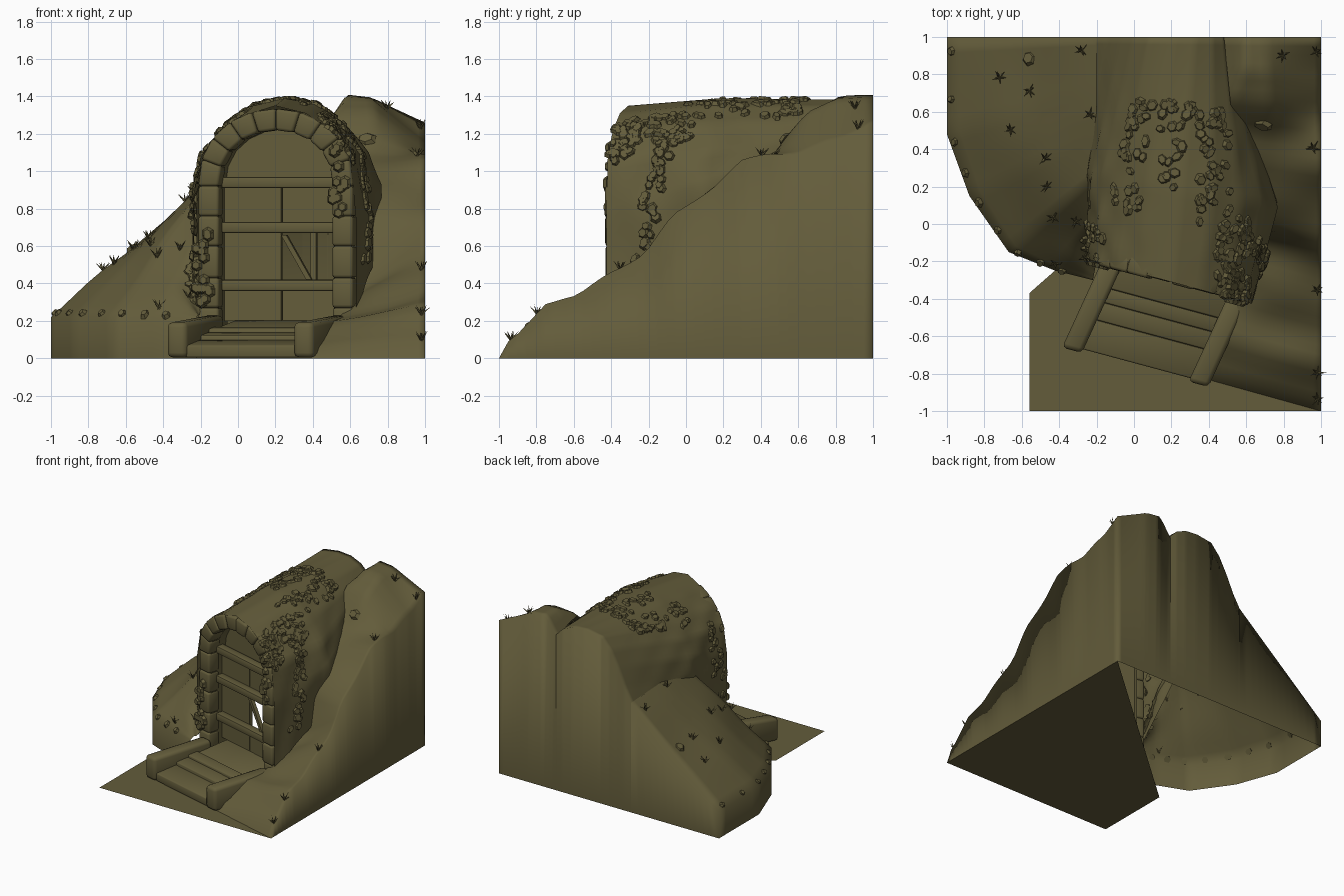
import bpy, bmesh, math, random
from mathutils import Vector, Matrix

if "Cube" in bpy.data.objects:
    bpy.data.objects.remove(bpy.data.objects["Cube"])

random.seed(4)
earth = bpy.data.materials.new("olive_earth")
earth.diffuse_color = (0.125, 0.107, 0.043, 1)
earth.use_nodes = True
earth.node_tree.nodes["Principled BSDF"].inputs["Base Color"].default_value = earth.diffuse_color


def finish(name, bm, angle=40):
    bmesh.ops.recalc_face_normals(bm, faces=bm.faces[:])
    me = bpy.data.meshes.new(name)
    bm.to_mesh(me)
    bm.free()
    ob = bpy.data.objects.new(name, me)
    bpy.context.collection.objects.link(ob)
    me.materials.append(earth)
    bpy.ops.object.select_all(action='DESELECT')
    ob.select_set(True)
    bpy.context.view_layer.objects.active = ob
    if angle:
        bpy.ops.object.shade_smooth_by_angle(angle=math.radians(angle))
    return ob


def interp(pts, t):
    """Piecewise linear lookup; works on numbers and vectors."""
    if t <= pts[0][0]:
        return pts[0][1]
    for (a, p), (b, q) in zip(pts, pts[1:]):
        if t <= b:
            return p + (q - p) * ((t - a) / (b - a))
    return pts[-1][1]


def grid(name, rows, angle=40):
    bm = bmesh.new()
    vs = [[bm.verts.new(p) for p in r] for r in rows]
    for r, s in zip(vs, vs[1:]):
        for i in range(min(len(r), len(s)) - 1):
            bm.faces.new((r[i], r[i + 1], s[i + 1], s[i]))
    bmesh.ops.remove_doubles(bm, verts=bm.verts[:], dist=1e-5)
    return finish(name, bm, angle)


def foot(row):
    """The same row dropped to the ground, closing the back."""
    return [Vector((p.x, p.y, 0)) for p in row]


def hexa(bm, low, high, bevel=0.0):
    """Solid between two matching quads, with optional rounded edges."""
    a, b = [bm.verts.new(p) for p in low], [bm.verts.new(p) for p in high]
    fs = [bm.faces.new(a[::-1]), bm.faces.new(b)]
    fs += [bm.faces.new((a[i], a[(i + 1) % 4], b[(i + 1) % 4], b[i])) for i in range(4)]
    if bevel:
        es = list({e for f in fs for e in f.edges})
        bmesh.ops.bevel(bm, geom=es, offset=bevel, segments=2, affect='EDGES', profile=0.5)


# Entrance frame: s across the doorway, t forward out of it
C, AX, FW = Vector((0.2, -0.31, 0)), Vector((0.966, -0.26, 0)), Vector((-0.26, -0.966, 0))


def loc(s, t, z):
    return C + AX * s + FW * t + Vector((0, 0, z))


def block(bm, s0, s1, t0, t1, z0, z1, bevel=0.0, shear=0.0, drop=0.0):
    q = [(s0, t0), (s1, t0), (s1, t1), (s0, t1)]
    hexa(bm, [loc(s + shear * t, t, z0) for s, t in q],
         [loc(s + shear * t, t, z1 - drop * (t - t0)) for s, t in q], bevel)


# Ground sheet
bm = bmesh.new()
bm.faces.new([bm.verts.new(p) for p in ((1, -1, 0), (1, 1, 0), (-0.56, -0.37, 0), (-0.56, -1, 0))])
finish("ground_sheet", bm, 0)

# Left bank: from a low curved rim up to the tunnel side, closed at the back
rim = [(i / 5, Vector(p)) for i, p in enumerate(
    [(-1, 1), (-1, 0.48), (-0.88, 0.15), (-0.67, -0.15), (-0.42, -0.25), (-0.22, -0.3)])]
inner = [(0, Vector((-0.2, 1, 0.9))), (0.3, Vector((-0.2, 0.6, 0.92))), (0.6, Vector((-0.22, 0.25, 0.88))),
         (0.8, Vector((-0.22, 0.02, 0.65))), (1, Vector((-0.2, -0.2, 0.25)))]


def bank(u, v):
    p = interp(rim, u)
    q = Vector((p.x, p.y, 0.22)).lerp(interp(inner, u), v)
    q.z += 0.02 * math.sin(9 * u) * math.sin(7 * v) * math.sin(math.pi * v)
    return q


rows = []
for i in range(31):
    p = interp(rim, i / 30)
    rows.append([Vector((p.x, p.y, 0))] + [bank(i / 30, j / 12) for j in range(13)])
grid("left_bank", [foot(rows[0])] + rows, 100)

# Right hill: rising to the back, lower along the straight outer side
rise = [(-1, 0.05), (-0.89, 0.14), (-0.755, 0.29), (-0.58, 0.33), (-0.42, 0.46), (-0.22, 0.555), (-0.07, 0.76),
        (0.155, 0.93), (0.29, 1.05), (0.45, 1.11), (0.635, 1.31), (0.82, 1.41), (1, 1.41)]
side = [(0.3, 0), (0.45, 0.02), (0.62, 0.2), (0.82, 0.24), (1, 0.13)]
cap = [(0.48, 1.26), (0.52, 1.32), (0.58, 1.41), (0.75, 1.39), (1, 1.39)]
edge = [(-0.82, 0.39), (-0.45, 0.53), (-0.35, 0.6), (0.3, 0.6), (0.6, 0.52), (1, 0.48)]


def hill(u, v):
    yf = -0.83 - 0.17 * u
    y = yf + (1 - yf) * v
    x0 = interp(edge, y)
    x = x0 + (1 - x0) * u
    z = min(interp(rise, 2 * v - 1), interp(cap, x))
    z -= interp(side, y) * max(0, (x - 0.72) / 0.28)
    if v < 0.45:
        z *= 0.65 + 0.35 * u
    z += 0.022 * math.sin(8 * x + 2) * math.sin(13 * y) * math.sin(math.pi * v)
    return Vector((x, y, z if v > 0 else 0))


rows = []
for j in range(41):
    r = [hill(i / 14, j / 40) for i in range(15)]
    rows.append(r + [Vector((1, r[-1].y, 0))])
grid("right_hill", rows + [foot(rows[-1])], 125)

# Tunnel vault: loft through front, middle and back sections
A = [(-.22, .22), (-.24, .6), (-.24, .85), (-.2, 1.08), (-.1, 1.21), (.04, 1.3),
     (.2, 1.35), (.36, 1.31), (.5, 1.22), (.6, 1.08), (.63, .75), (.63, .25)]
M = [(-.25, .75), (-.25, .85), (-.23, 1.0), (-.17, 1.13), (-.08, 1.23), (.08, 1.35),
     (.25, 1.39), (.42, 1.36), (.57, 1.26), (.7, 1.1), (.77, .93), (.76, .6)]
B = [(-.2, .9), (-.14, 1.0), (-.07, 1.15), (0, 1.28), (.08, 1.37), (.22, 1.39),
     (.33, 1.38), (.42, 1.34), (.48, 1.28), (.48, 1.24), (.48, 1.18), (.48, 1.1)]


def vault(u, w):
    k = [interp([(i / 11, Vector(p)) for i, p in enumerate(s)], u) for s in (A, M, B)]
    p = interp([(0, k[0]), (0.38, k[1]), (1, k[2])], w)
    yf = -0.31 - 0.27 * (p.x - 0.2)
    bulge = 1 + 0.03 * math.sin(38 * u) * math.sin(26 * w) * (1 - w)
    return Vector((0.22 + (p.x - 0.22) * bulge, yf + (1 - yf) * w, p.y))


rows = [[vault(i / 55, j / 32) for i in range(56)] for j in range(33)]
grid("tunnel_vault", rows + [foot(rows[-1][:41])], 100)


# Arched doorway outline, half width w and crown height top
def arch(w, top, n=10):
    spring = 0.92
    pts = [(-w, z) for z in (0.1, 0.27, 0.43, 0.6, 0.76)]
    pts += [(-w * math.cos(math.pi * i / n), spring + (top - spring) * math.sin(math.pi * i / n) ** 0.9)
            for i in range(n + 1)]
    return pts + [(w, z) for z in (0.76, 0.6, 0.43, 0.27, 0.1)]


inn, out = arch(0.315, 1.22), arch(0.43, 1.335)

# Stones around the arch
bm = bmesh.new()
for i in range(len(inn) - 1):
    t = random.uniform(0.0, 0.018)
    q = [inn[i], inn[i + 1], out[i + 1], out[i]]
    hexa(bm, [loc(s, -0.1, z) for s, z in q], [loc(s, t, z) for s, z in q], 0.016)
finish("arch_stones", bm, 60)

# Lining behind the arch and the recessed lunette
lining = [(s, z) for s, z in arch(0.32, 1.225)]
grid("doorway_lining", [[loc(s, t, z) for s, z in lining] for t in (-0.02, -0.15, -0.2)])
bm = bmesh.new()
bm.faces.new([bm.verts.new(loc(s, -0.16, z)) for s, z in lining[5:16]])
finish("lunette", bm, 0)

# Plank door with rails; one lower panel is open
bm = bmesh.new()
for s0, s1, z0, z1 in ((-.32, 0, .2, .95), (0, .32, .68, .95), (0, .32, .2, .38)):
    block(bm, s0 + 0.003, s1 - 0.003, -0.16, -0.13, z0, z1)
block(bm, 0.16, 0.19, -0.16, -0.13, 0.38, 0.68)
finish("door_planks", bm, 0)
bm = bmesh.new()
for z in (0.39, 0.70, 0.94):
    block(bm, -0.32, 0.32, -0.14, -0.07, z - 0.03, z + 0.03, 0.012)
finish("door_rails", bm)
# Slanting brace over the open panel
bm = bmesh.new()
hexa(bm, [loc(s, t, .66) for s, t in ((0, -.14), (.03, -.14), (.03, -.11), (0, -.11))],
     [loc(s, t, .42) for s, t in ((.14, -.14), (.17, -.14), (.17, -.11), (.14, -.11))])
finish("door_brace", bm, 0)

# Worn, forward-sloping stairs with a low wall on each side
bm = bmesh.new()
for t0, t1, z in ((-0.18, 0.12, 0.21), (0.12, 0.2, 0.17), (0.2, 0.3, 0.14), (0.3, 0.47, 0.1)):
    block(bm, -0.29, 0.33, t0, t1, 0.005, z, 0.008, -0.17, 0.18)
finish("stairs", bm)
bm = bmesh.new()
for s in (-0.335, 0.365):
    block(bm, s - 0.055, s + 0.055, 0, 0.49, 0.005, 0.23, 0.025, -0.17, 0.08)
finish("stair_walls", bm, 60)


# Ivy leaves: thick six-sided chips lying on a surface
def chip(bm, f, u, w, size, lift=0.004):
    p, e = f(u, w), 0.01
    n = (f(u + e, w) - f(u - e, w)).cross(f(u, w + e) - f(u, w - e))
    if n.length < 1e-9:
        n = Vector((0, 0, 1))
    n.normalize()
    mid = Vector((0.22, p.y, 0.5)) if f is vault else Vector((p.x, p.y, -1))
    if n.dot(p - mid) < 0:
        n.negate()
    n = (n + Vector([random.uniform(-.2, .2) for _ in range(3)])).normalized()
    m = Matrix.Translation(p + n * lift) @ n.to_track_quat('Z', 'Y').to_matrix().to_4x4()
    m = m @ Matrix.Rotation(random.uniform(0, 6.28), 4, 'Z') @ Matrix.Diagonal(
        (random.uniform(.9, 1.2), random.uniform(.7, 1), 1, 1))
    bmesh.ops.create_cone(bm, cap_ends=True, segments=6, radius1=size, radius2=size * 0.65,
                          depth=0.022, matrix=m)


bm = bmesh.new()
# patches on the vault: count, across range, along range
for n, u0, u1, w0, w1 in ((36, .34, .72, .61, .73), (20, .34, .43, .25, .6), (26, .6, .7, .25, .6),
                          (9, .48, .54, .25, .6), (40, .66, .8, .05, .32), (30, .7, .84, .0, .1),
                          (22, .02, .3, .0, .16)):
    for _ in range(n):
        chip(bm, vault, random.uniform(u0, u1), random.uniform(w0, w1), random.uniform(.028, .038))
# hanging strand down the right flank
for i in range(40):
    k = i / 39
    chip(bm, vault, .74 + .23 * k, .27 - .13 * k + random.uniform(-.035, .035), random.uniform(.028, .038))
# leaves at the left foot of the arch
for _ in range(16):
    chip(bm, bank, random.uniform(.82, .95), random.uniform(.6, 1), random.uniform(.026, .034))
# strands hanging beside the doorway
for s, z0, z1, n in ((-.4, .28, .7, 18), (.36, .72, 1.15, 16)):
    for _ in range(n):
        p = loc(s + random.uniform(-.04, .04), 0.018, random.uniform(z0, z1))
        m = Matrix.Translation(p) @ FW.to_track_quat('Z', 'Y').to_matrix().to_4x4()
        bmesh.ops.create_cone(bm, cap_ends=True, segments=6, radius1=.034, radius2=.02, depth=.022, matrix=m)
finish("ivy_leaves", bm, 0)

# Loose stones on the slopes and along the rim
bm = bmesh.new()
chip(bm, bank, 0.06, 0.55, 0.045)
chip(bm, hill, 0.32, 0.75, 0.05)
for i in range(9):
    chip(bm, bank, 0.03 + i * 0.1, 0.03, 0.028)
finish("loose_stones", bm, 0)

# Grass tufts: fans of thin spikes
bm = bmesh.new()
tufts = [(bank, u, v) for u, v in ((.05, .9), (.1, .35), (.15, .55), (.25, .4), (.4, .6), (.5, .55),
                                   (.62, .5), (.72, .7), (.78, .1), (.9, .5), (.3, .95))]
tufts += [(hill, u, v) for u, v in ((.6, .95), (.95, .96), (.9, .7), (.95, .32), (.97, .1), (.97, .03))]
for f, u, v in tufts:
    p = f(u, v)
    for k in range(6):
        a = k * 1.05 + random.random()
        d = Vector((math.cos(a) * .7, math.sin(a) * .7, random.uniform(.5, 1.2))).normalized()
        m = Matrix.Translation(p + d * 0.028) @ d.to_track_quat('Z', 'Y').to_matrix().to_4x4()
        bmesh.ops.create_cone(bm, cap_ends=False, segments=3, radius1=.009, radius2=0, depth=.065, matrix=m)
finish("grass_tufts", bm, 0)
